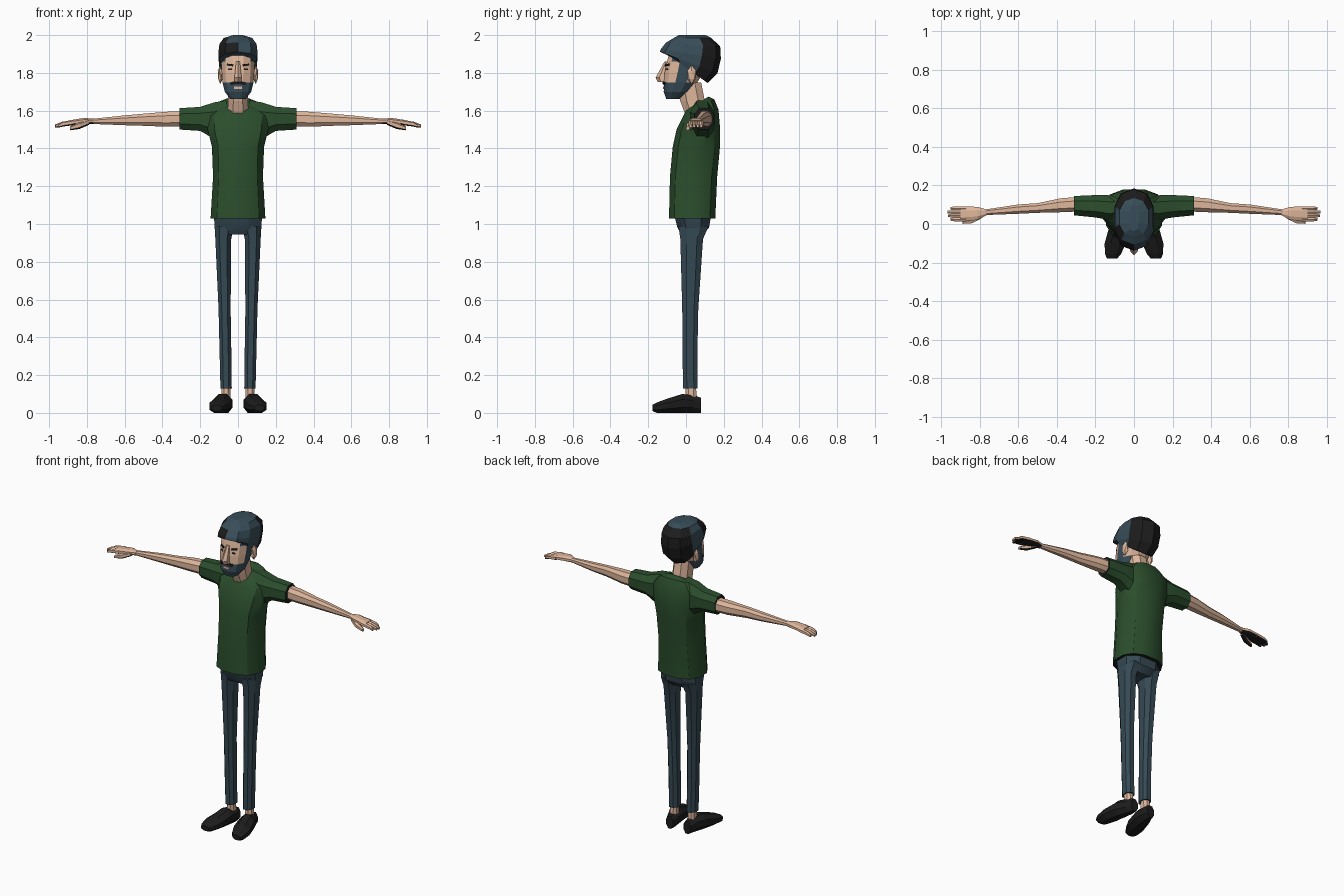
import bpy, bmesh, math
from mathutils import Matrix

cube = bpy.data.objects.get("Cube")
if cube:
    bpy.data.objects.remove(cube, do_unlink=True)


def material(name, r, g, b):
    m = bpy.data.materials.new(name)
    m.use_nodes = True
    m.diffuse_color = (r, g, b, 1)
    bsdf = next(n for n in m.node_tree.nodes if n.type == "BSDF_PRINCIPLED")
    bsdf.inputs["Base Color"].default_value = (r, g, b, 1)
    bsdf.inputs["Roughness"].default_value = 0.9
    return m


SKIN = material("skin", 0.73, 0.47, 0.33)
HAIR = material("blue grey hair", 0.04, 0.075, 0.1)
BLACK = material("soft black", 0.012, 0.012, 0.012)
GREEN = material("shirt green", 0.024, 0.076, 0.026)
DENIM = material("denim", 0.037, 0.068, 0.09)


def finish(name, bm, mats, mirror=False, smooth=None, rule=None):
    """Turn a bmesh into a named object with materials, shading and mirroring."""
    bmesh.ops.recalc_face_normals(bm, faces=bm.faces)
    bm.normal_update()
    if rule:
        for f in bm.faces:
            f.material_index = int(rule(f.calc_center_median(), f.normal))
    mesh = bpy.data.meshes.new(name)
    bm.to_mesh(mesh)
    bm.free()
    obj = bpy.data.objects.new(name, mesh)
    bpy.context.collection.objects.link(obj)
    for m in mats:
        mesh.materials.append(m)
    if smooth:
        bpy.ops.object.select_all(action="DESELECT")
        obj.select_set(True)
        bpy.context.view_layer.objects.active = obj
        bpy.ops.object.shade_smooth_by_angle(angle=math.radians(smooth))
    if mirror:
        obj.modifiers.new("mirror", "MIRROR").use_mirror_merge = False


def add_loft(bm, axis, rows, n=8, power=0.85):
    """Rings along an axis; row = (position, centre, half width, low, high, tilt)."""
    half = math.pi / n
    grow = 1 / math.cos(half) ** power
    rings = []
    for t, c, r, lo, hi, *tilt in rows:
        ring = []
        for k in range(n):
            a = half + 2 * half * k
            u, v = (math.copysign(abs(w) ** power, w) * grow
                    for w in (math.cos(a), math.sin(a)))
            p = c + r * u
            q = (lo + hi) / 2 + (hi - lo) / 2 * v
            s = t + (tilt[0] * (v + 1) / 2 if tilt else 0)
            co = {"x": (s, p, q), "y": (p, s, q), "z": (p, q, s)}[axis]
            ring.append(bm.verts.new(co))
        rings.append(ring)
    for a, b in zip(rings, rings[1:]):
        for k in range(n):
            j = (k + 1) % n
            bm.faces.new((a[k], a[j], b[j], b[k]))
    bm.faces.new(rings[0])
    bm.faces.new(rings[-1])


def loft(name, axis, rows, mats, n=8, power=0.85, **kw):
    bm = bmesh.new()
    add_loft(bm, axis, rows, n, power)
    finish(name, bm, mats, **kw)


def plate(name, loc, size, mat, turn=0, lean=0, mirror=False):
    bm = bmesh.new()
    bmesh.ops.create_cube(bm, size=1)
    rot = Matrix.Rotation(math.radians(turn), 4, "Z") @ Matrix.Rotation(math.radians(lean), 4, "Y")
    place = Matrix.Translation(loc) @ rot @ Matrix.Diagonal((*size, 1))
    bmesh.ops.transform(bm, matrix=place, verts=bm.verts)
    finish(name, bm, [mat], mirror=mirror)


# Shirt body, tilted towards the collar, with a dark opening at the hem
loft("shirt_body", "z", [
    (1.03, 0, .145, -.09, .155),
    (1.25, 0, .132, -.085, .165),
    (1.41, 0, .138, -.07, .18),
    (1.5, 0, .162, -.05, .18, .01),
    (1.57, 0, .165, -.015, .172, .035),
    (1.6, 0, .115, .0, .15, .06),
    (1.605, 0, .07, .005, .12, .07),
], [GREEN, BLACK], n=12, smooth=32, rule=lambda c, normal: normal.z < -.9)

# Sleeves with dark openings
loft("sleeves", "x", [
    (.06, .085, .055, 1.5, 1.655),
    (.13, .085, .064, 1.452, 1.643),
    (.2, .092, .058, 1.493, 1.62),
    (.31, .095, .05, 1.5, 1.613),
], [GREEN, BLACK], mirror=True, smooth=32, rule=lambda c, normal: normal.x > .9)

# Arms
loft("arms", "x", [
    (.28, .103, .038, 1.515, 1.598),
    (.38, .097, .036, 1.515, 1.594),
    (.5, .083, .025, 1.52, 1.584),
    (.6, .077, .024, 1.523, 1.575),
    (.78, .06, .014, 1.53, 1.556),
], [SKIN], mirror=True, smooth=32)

# Hands: palm, four fingers and a thumb, dark underneath
hand = bmesh.new()
add_loft(hand, "x", [
    (.765, .06, .015, 1.53, 1.557),
    (.81, .055, .034, 1.528, 1.562),
    (.9, .052, .039, 1.522, 1.548),
])
for i, reach in enumerate((.95, .965, .968, .95)):
    y = .024 + .019 * i
    add_loft(hand, "x", [
        (.87, y, .011, 1.525, 1.55),
        (.93, y, .0105, 1.517, 1.54),
        (reach, y, .007, 1.511, 1.526),
    ], n=6)
add_loft(hand, "x", [
    (.79, .045, .016, 1.526, 1.552),
    (.84, .02, .016, 1.505, 1.537),
    (.89, .01, .009, 1.497, 1.515),
], n=6)
finish("hands", hand, [SKIN, BLACK], mirror=True, rule=lambda c, normal: normal.z < -.6)

# Trousers
loft("trouser_hips", "z", [
    (.945, 0, .1, -.025, .09),
    (.98, 0, .124, -.045, .122),
    (1.06, 0, .128, -.065, .135),
], [DENIM], smooth=32)
loft("trouser_legs", "z", [
    (.13, .063, .03, -.016, .062),
    (.3, .066, .031, -.018, .06),
    (.55, .071, .032, -.02, .065),
    (.92, .078, .042, -.03, .09),
    (.99, .072, .052, -.04, .12),
], [DENIM], mirror=True, smooth=32)

# Ankles and shoes, toes turned outward
loft("ankles", "z", [
    (.06, .065, .024, -.005, .06),
    (.16, .063, .022, .0, .05),
], [SKIN], mirror=True)
loft("shoes", "y", [
    (.08, .062, .024, .0, .08),
    (.04, .066, .036, .0, .093),
    (-.02, .08, .05, .0, .1),
    (-.1, .097, .055, .0, .075),
    (-.155, .109, .042, .0, .055),
    (-.178, .113, .027, .01, .042),
], [BLACK], power=1, mirror=True)

# Neck leaning forward
loft("neck", "z", [
    (1.57, 0, .058, .0, .115),
    (1.65, 0, .052, -.03, .1),
    (1.75, 0, .052, -.05, .08),
], [SKIN])


# Head with a beard along the jaw and sideburns up the sides
def beard_rule(c, normal):
    jaw = c.z < 1.75 and c.y < .05
    sideburn = abs(c.x) > .05 and -.05 < c.y < .03
    return jaw or sideburn


loft("head", "z", [
    (1.663, 0, .042, -.105, -.03),
    (1.7, 0, .07, -.118, .02),
    (1.75, 0, .082, -.116, .06),
    (1.8, 0, .086, -.113, .09),
    (1.86, 0, .088, -.1, .1),
    (1.92, 0, .085, -.085, .12),
    (1.95, 0, .07, -.07, .1),
], [SKIN, HAIR], n=12, rule=beard_rule)


# Swept hair, dark at the back and beside the parting
def hair_rule(c, normal):
    back = c.y > .045 and normal.z < .6 or c.y > .07 and normal.z < .9
    parting = c.x < -.02 and c.y < -.02 and c.z > 1.9 and normal.z < .75
    return back or parting


loft("hair", "z", [
    (1.895, 0, .088, -.095, .11, -.145),
    (1.91, 0, .1, -.132, .16, -.11),
    (1.925, 0, .104, -.126, .178, -.05),
    (1.96, 0, .098, -.1, .175, -.02),
    (1.985, 0, .075, -.06, .13),
    (2.0, 0, .025, -.035, .1),
], [HAIR, BLACK], n=10, rule=hair_rule)

# Nose
loft("nose", "z", [
    (1.86, 0, .01, -.112, -.08),
    (1.775, 0, .019, -.156, -.08),
    (1.752, 0, .02, -.145, -.08),
], [SKIN], n=6)

# Ears
ear = bmesh.new()
bmesh.ops.create_icosphere(ear, subdivisions=1, radius=1)
bmesh.ops.transform(ear, verts=ear.verts, matrix=Matrix.Translation((.094, .03, 1.79))
                    @ Matrix.Diagonal((.015, .026, .05, 1)))
finish("ears", ear, [SKIN], mirror=True)

# Painted face details
plate("eyes", (.041, -.1, 1.818), (.02, .009, .008), BLACK, turn=32, mirror=True)
plate("eyebrows", (.042, -.097, 1.842), (.036, .009, .01), BLACK, turn=32, lean=-6, mirror=True)
plate("moustache", (.018, -.117, 1.747), (.042, .009, .016), BLACK, turn=10, lean=12, mirror=True)
plate("lips", (0, -.117, 1.722), (.044, .009, .012), SKIN)
